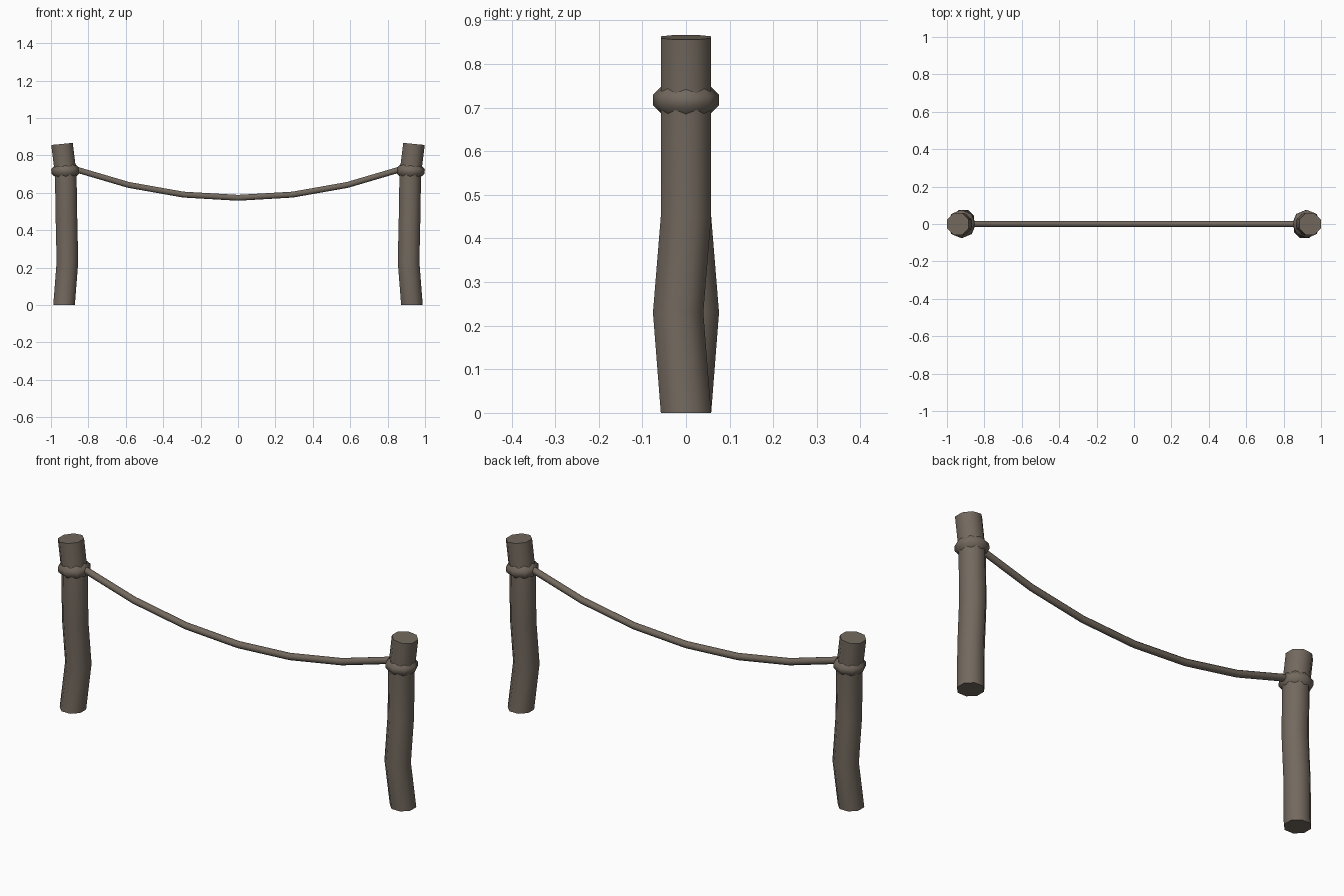
import bpy, bmesh, math
from mathutils import Vector, Matrix

if "Cube" in bpy.data.objects:
    bpy.data.objects.remove(bpy.data.objects["Cube"])

wood = bpy.data.materials.new("weathered grey brown")
wood.diffuse_color = (0.17, 0.14, 0.112, 1)
wood.use_nodes = True
wood.node_tree.nodes["Principled BSDF"].inputs["Base Color"].default_value = wood.diffuse_color


def sweep(name, rings, sides, phase, turn=0.0):
    """Loft rings of (centre, radius, tilt about y) into a capped smooth tube."""
    bm = bmesh.new()
    loops = []
    for centre, radius, tilt in rings:
        rot = Matrix.Rotation(tilt, 3, 'Y')
        loop = []
        for i in range(sides):
            a = phase + 2 * math.pi * i / sides
            p = rot @ Vector((radius * math.cos(a), radius * math.sin(a), 0))
            loop.append(bm.verts.new(p + Vector(centre)))
        loops.append(loop)
    for a, b in zip(loops, loops[1:]):
        for i in range(sides):
            j = (i + 1) % sides
            bm.faces.new((a[i], a[j], b[j], b[i])).smooth = True
    bm.faces.new(loops[0][::-1])
    bm.faces.new(loops[-1])
    bm.transform(Matrix.Rotation(turn, 4, 'Z'))
    bmesh.ops.recalc_face_normals(bm, faces=bm.faces)
    me = bpy.data.meshes.new(name)
    bm.to_mesh(me)
    bm.free()
    me.materials.append(wood)
    ob = bpy.data.objects.new(name, me)
    bpy.context.collection.objects.link(ob)
    return ob


R = 0.0625
TILT = math.radians(5.5)

# crooked post: bends inward low down, leans outward at the top
post = [((0.93, 0, 0), R, 0),
        ((0.912, -0.018, 0.23), R, 0),
        ((0.917, 0, 0.45), R, 0.01),
        ((0.921, 0, 0.70), R, 0.05),
        ((0.941, 0, 0.861), R, TILT)]

# bulging wrap around the post
collar = [((0.922 + h * 0.08, 0, 0.717 + h), r, 0.05)
          for h, r in ((-0.032, 0.056), (-0.012, 0.076),
                       (0.012, 0.076), (0.032, 0.056))]

# the two sides are half-turn copies of each other
for side, turn in (("right", 0.0), ("left", math.pi)):
    sweep(side + "_post", post, 8, math.pi / 8, turn)
    sweep(side + "_rope_wrap", collar, 8, 0, turn)

# sagging rope
rope = []
for k in range(-3, 4):
    x = k * 0.2925
    slope = 2 * 0.155 * x / 0.8775 ** 2
    rope.append(((x, 0, 0.573 + 0.155 * (x / 0.8775) ** 2), 0.017,
                 math.pi / 2 - math.atan(slope)))
sweep("rope", rope, 8, math.pi / 8)
